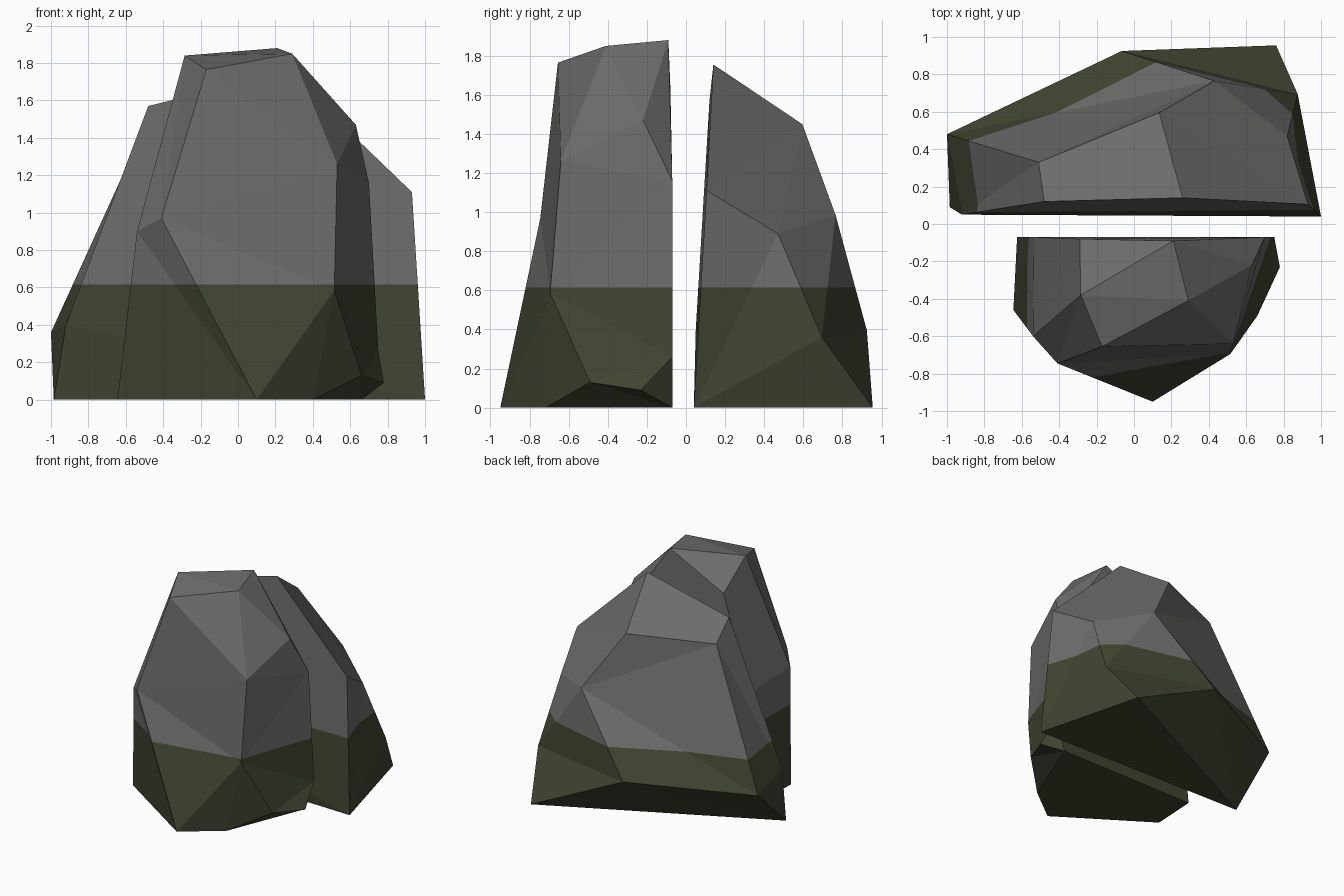
import bpy, bmesh
from mathutils import Vector

if "Cube" in bpy.data.objects:
    bpy.data.objects.remove(bpy.data.objects["Cube"])

MOSS_HEIGHT = 0.615


def material(name, rgb):
    m = bpy.data.materials.new(name)
    m.diffuse_color = (*rgb, 1)
    m.use_nodes = True
    m.node_tree.nodes["Principled BSDF"].inputs["Base Color"].default_value = m.diffuse_color
    return m


grey = material("grey stone", (0.15, 0.15, 0.146))
moss = material("dark moss", (0.051, 0.059, 0.031))


def rock(name, corners, facets):
    """Faceted boulder from lettered corners, cut and coloured at the moss line."""
    bm = bmesh.new()
    v = {k: bm.verts.new(c) for k, c in corners.items()}
    for f in facets.split():
        bm.faces.new([v[k] for k in f])
    bmesh.ops.recalc_face_normals(bm, faces=bm.faces[:])
    bmesh.ops.triangulate(bm, faces=bm.faces[:])
    bmesh.ops.bisect_plane(bm, geom=bm.verts[:] + bm.edges[:] + bm.faces[:],
                           plane_co=Vector((0, 0, MOSS_HEIGHT)), plane_no=Vector((0, 0, 1)))
    for f in bm.faces:
        f.smooth = False
        f.material_index = int(f.calc_center_median().z < MOSS_HEIGHT)
    me = bpy.data.meshes.new(name)
    bm.to_mesh(me)
    bm.free()
    me.materials.append(grey)
    me.materials.append(moss)
    ob = bpy.data.objects.new(name, me)
    bpy.context.collection.objects.link(ob)
    return ob


# Tall front half: crown, right side, front, left side, split face, base
rock("front_rock", dict(
    A=(-.29, -.08, 1.64), B=(.21, -.09, 1.88), C=(.29, -.41, 1.85),
    D=(-.17, -.655, 1.765), E=(-.285, -.38, 1.84),
    U=(.63, -.22, 1.47), T=(.70, -.07, 1.16), F=(.53, -.64, 1.26), G=(.515, -.695, .585),
    N=(-.41, -.745, .97), O=(-.54, -.60, .90), R=(-.535, -.07, .88),
    H=(.66, -.49, .13), I=(.78, -.23, .09), J=(.75, -.07, .26),
    L=(.10, -.95, 0), K=(.40, -.72, 0), M=(.66, -.07, 0), P=(-.645, -.46, 0), Q=(-.625, -.07, 0)),
    "ABE BCDE BUC BTU CUTJIHGF CFD DFGLN DNOE NLPO AEOR ROPQ LGHK KHIJM ARQMJTB LKMQP")

# Wider back half, undercut on its rear left
rock("back_rock", dict(
    a=(-.48, .12, 1.57), b=(.26, .14, 1.755), c=(.135, .595, 1.45), d=(-.51, .33, 1.435),
    f=(.93, .105, 1.11), e=(.43, .765, .985), g=(.82, .47, .89),
    v=(-.92, .05, .40), k=(-1, .48, .36), j=(-.065, .925, .395), h=(.875, .695, .36),
    l=(1, .04, 0), i=(.76, .955, 0), m=(-.985, .09, 0)),
    "abcd bfghec cekd kej ehj jhi flihg adkv vkm abflmv kjim lmi")
